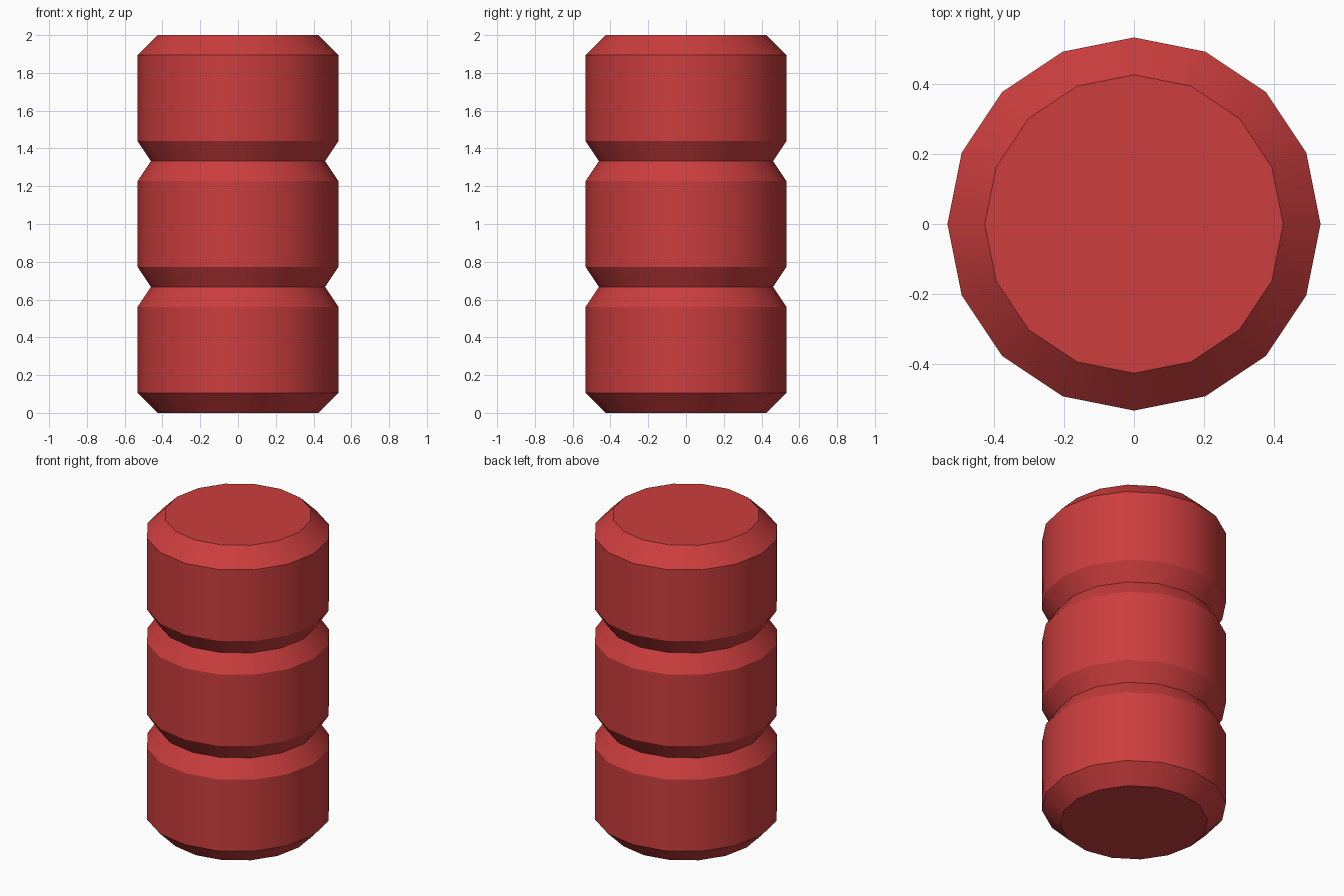
import bpy, bmesh, math

if "Cube" in bpy.data.objects:
    bpy.data.objects.remove(bpy.data.objects["Cube"])

SIDES, R, CAP_R, NECK_R = 16, 0.532, 0.4256, 0.461
UNIT, BEVEL = 2 / 3, 0.1065

# Profile (radius, height): three stacked segments with necks between them
profile = []
for i in range(3):
    z0, z1 = i * UNIT, (i + 1) * UNIT
    if i == 0:
        profile.append((CAP_R, z0))
    profile += [(R, z0 + BEVEL), (R, z1 - BEVEL),
                (CAP_R if i == 2 else NECK_R, z1)]

# Spin the profile into a sixteen-sided solid
bm = bmesh.new()
rings = [[bm.verts.new((r * math.cos(2 * math.pi * k / SIDES),
                        r * math.sin(2 * math.pi * k / SIDES), z))
          for k in range(SIDES)] for r, z in profile]
for low, high in zip(rings, rings[1:]):
    for k in range(SIDES):
        n = (k + 1) % SIDES
        bm.faces.new((low[k], low[n], high[n], high[k]))
bm.faces.new(rings[0][::-1])
bm.faces.new(rings[-1])

mesh = bpy.data.meshes.new("ribbed_column")
bm.to_mesh(mesh)
bm.free()
column = bpy.data.objects.new("ribbed_column", mesh)
bpy.context.collection.objects.link(column)

# Single red colour
red = bpy.data.materials.new("red")
red.diffuse_color = (0.604, 0.047, 0.047, 1)
red.use_nodes = True
red.node_tree.nodes["Principled BSDF"].inputs["Base Color"].default_value = red.diffuse_color
mesh.materials.append(red)

# Smooth around the column, crisp at the bevels
bpy.context.view_layer.objects.active = column
column.select_set(True)
bpy.ops.object.shade_smooth_by_angle(angle=math.radians(30))
